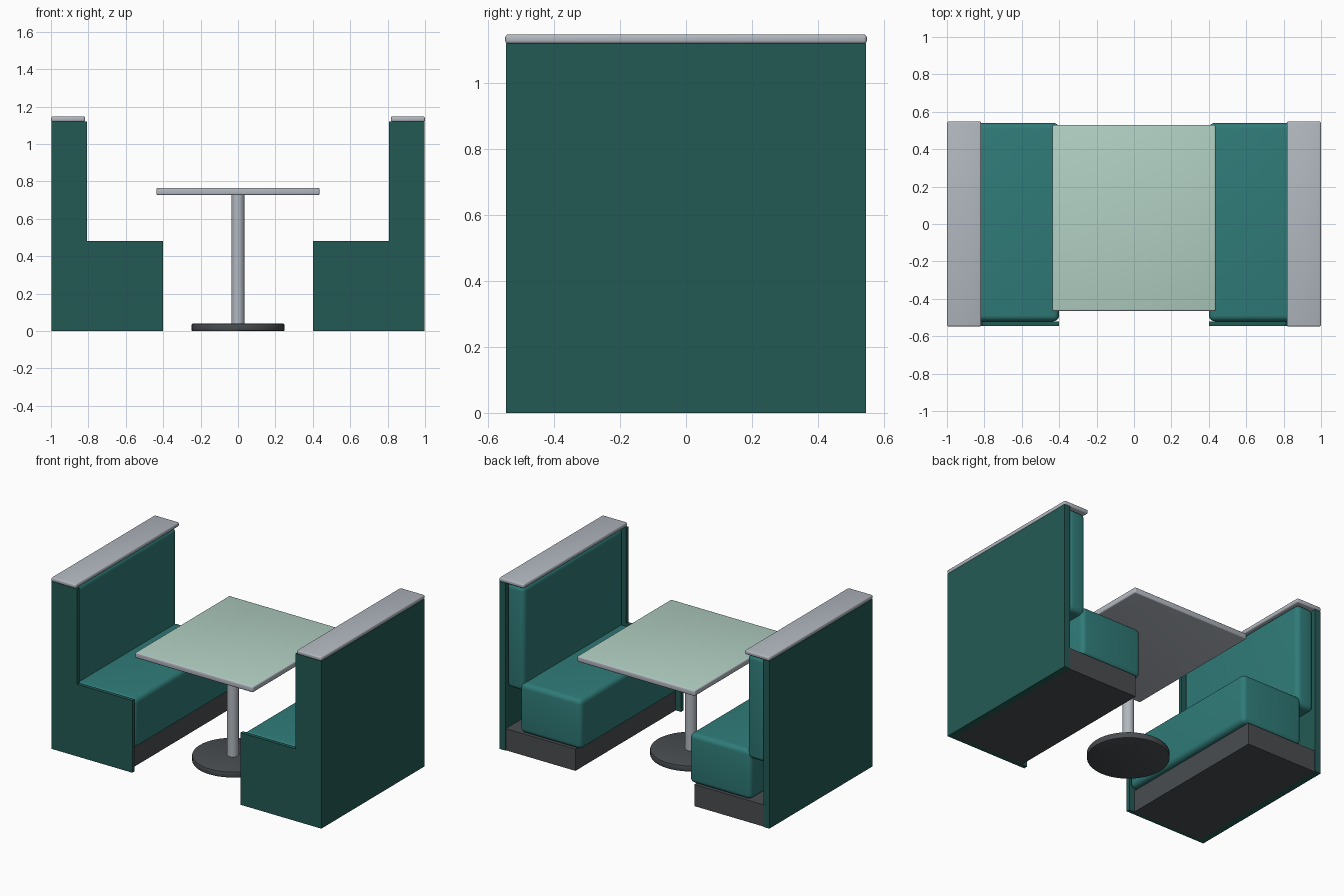
import bpy, bmesh
from mathutils import Matrix, Vector

cube = bpy.data.objects.get("Cube")
if cube:
    bpy.data.objects.remove(cube, do_unlink=True)


def material(name, rgb):
    """Flat material from 0-255 display values, stored as linear."""
    col = [((c / 255 + 0.055) / 1.055) ** 2.4 for c in rgb] + [1]
    m = bpy.data.materials.new(name)
    m.use_nodes = True
    m.diffuse_color = col
    m.node_tree.nodes["Principled BSDF"].inputs["Base Color"].default_value = col
    return m


PANEL = material("dark green panel", (36, 90, 85))
CUSHION = material("teal upholstery", (47, 123, 120))
SILVER = material("brushed silver", (178, 184, 192))
LAMINATE = material("pale green laminate", (178, 208, 195))
CHARCOAL = material("charcoal", (73, 77, 80))


def finish(bm, name, mats, bevel=0, segments=3, top_mat=False):
    if bevel:
        sharp = [e for e in bm.edges if e.calc_face_angle(0) > 1]
        bmesh.ops.bevel(bm, geom=sharp, offset=bevel, segments=segments,
                        profile=0.5, affect='EDGES')
    bmesh.ops.recalc_face_normals(bm, faces=bm.faces)
    if top_mat:
        for f in bm.faces:
            f.material_index = int(f.normal.z > 0.95)
    me = bpy.data.meshes.new(name)
    bm.to_mesh(me)
    bm.free()
    for m in mats:
        me.materials.append(m)
    ob = bpy.data.objects.new(name, me)
    bpy.context.collection.objects.link(ob)
    bpy.ops.object.select_all(action='DESELECT')
    bpy.context.view_layer.objects.active = ob
    ob.select_set(True)
    bpy.ops.object.shade_smooth_by_angle(angle=0.7)
    return ob


def box(name, x, y, z, mats, **kw):
    bm = bmesh.new()
    lo, hi = Vector((min(x), y[0], z[0])), Vector((max(x), y[1], z[1]))
    mat = Matrix.Translation((lo + hi) / 2) @ Matrix.Diagonal((*(hi - lo), 1))
    bmesh.ops.create_cube(bm, size=1, matrix=mat)
    return finish(bm, name, mats, **kw)


def cylinder(name, r, y, z, mat, **kw):
    bm = bmesh.new()
    bmesh.ops.create_cone(bm, cap_ends=True, segments=48, radius1=r, radius2=r,
                          depth=z[1] - z[0],
                          matrix=Matrix.Translation((0, y, sum(z) / 2)))
    return finish(bm, name, [mat], **kw)


def end_panel(name, side):
    """L-shaped panel closing the front end of a bench."""
    outline = [(0.998, 0), (0.4, 0), (0.4, 0.482), (0.808, 0.482),
               (0.808, 1.12), (0.998, 1.12)]
    bm = bmesh.new()
    face = bm.faces.new([bm.verts.new((side * x, -0.545, z)) for x, z in outline])
    ext = bmesh.ops.extrude_face_region(bm, geom=[face])["geom"]
    bmesh.ops.translate(bm, vec=(0, 0.025, 0),
                        verts=[v for v in ext if isinstance(v, bmesh.types.BMVert)])
    return finish(bm, name, [PANEL])


# Two facing benches
for side, label in ((1, "left"), (-1, "right")):
    def span(a, b):
        return side * a, side * b
    end_panel(label + "_end_panel", side)
    box(label + "_back_panel", span(0.955, 0.998), (-0.52, 0.545), (0, 1.12), [PANEL])
    box(label + "_plinth", span(0.44, 0.955), (-0.52, 0.54), (0, 0.145), [CHARCOAL])
    box(label + "_seat_cushion", span(0.4, 0.855), (-0.52, 0.54), (0.145, 0.478),
        [CUSHION], bevel=0.032, segments=5)
    box(label + "_backrest_cushion", span(0.825, 0.955), (-0.52, 0.535), (0.42, 1.118),
        [CUSHION], bevel=0.032, segments=5)
    box(label + "_top_cap", span(0.817, 1), (-0.548, 0.548), (1.119, 1.147),
        [SILVER], bevel=0.009)

# Table on a pedestal
box("tabletop", (-0.436, 0.436), (-0.465, 0.53), (0.727, 0.765),
    [SILVER, LAMINATE], bevel=0.008, top_mat=True)
cylinder("table_column", 0.035, -0.053, (0.03, 0.73), SILVER)
cylinder("table_base", 0.248, -0.053, (0, 0.04), CHARCOAL, bevel=0.006, segments=2)
